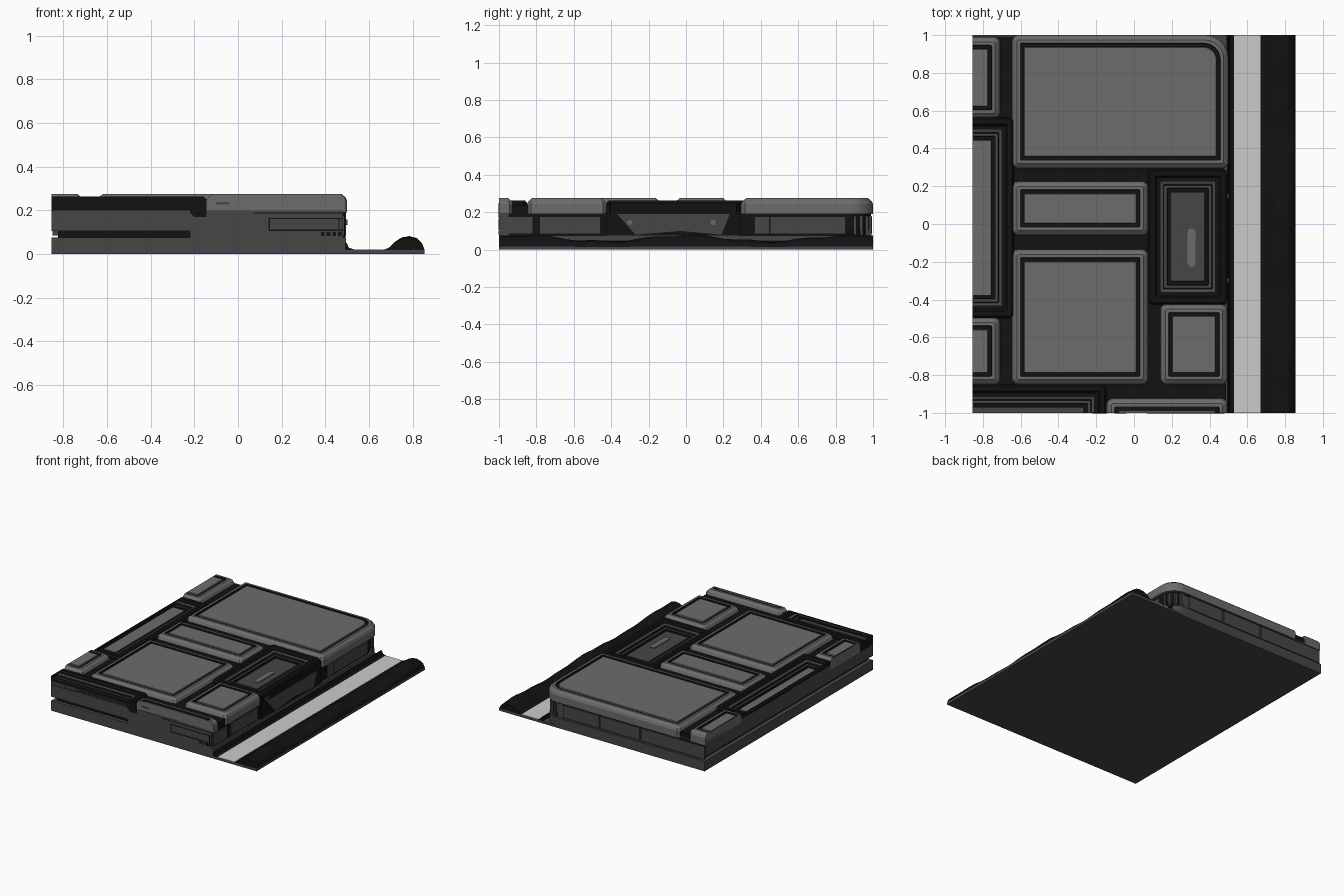
import bpy
import bmesh
import math

old = bpy.data.objects.get("Cube")
if old:
    bpy.data.objects.remove(old, do_unlink=True)


def make_material(name, v):
    m = bpy.data.materials.new(name)
    m.use_nodes = True
    m.diffuse_color = (v, v, v, 1)
    m.node_tree.nodes["Principled BSDF"].inputs["Base Color"].default_value = (v, v, v, 1)
    return m


PANEL, DARK, BLACK, WHITE = range(4)
MATS = [make_material("panel grey", 0.15), make_material("dark grey", 0.062),
        make_material("black", 0.006), make_material("pale strip", 0.6)]


def finish(name, bm):
    bmesh.ops.remove_doubles(bm, verts=bm.verts, dist=0.00005)
    bmesh.ops.recalc_face_normals(bm, faces=bm.faces)
    mesh = bpy.data.meshes.new(name)
    bm.to_mesh(mesh)
    bm.free()
    for m in MATS:
        mesh.materials.append(m)
    ob = bpy.data.objects.new(name, mesh)
    bpy.context.collection.objects.link(ob)
    return ob


def outline(rect, inset, cut, corner, big):
    """Rectangle loop; sides named in cut stay in place, big rounds the back right corner."""
    x0, x1, y0, y1 = rect
    a, b, c, d = [0 if s in cut else inset for s in "lrfb"]
    pts = []
    corners = [(x0 + a, y0 + c, "lf", 180), (x1 - b, y0 + c, "rf", 270),
               (x1 - b, y1 - d, "rb", 0), (x0 + a, y1 - d, "lb", 90)]
    for x, y, sides, start in corners:
        r, n = corner, 1
        if sides == "rb" and big:
            r, n = big, 8
        if r == 0 or any(s in cut for s in sides):
            pts.append((x, y))
            continue
        r = max(r - inset * (0.8 if big else 0.5), 0.004)
        sx = -1 if "r" in sides else 1
        sy = -1 if "b" in sides else 1
        for i in range(n + 1):
            t = math.radians(start + 90 * i / n)
            pts.append((x + sx * r + r * math.cos(t), y + sy * r + r * math.sin(t)))
    return pts


def loft(name, rect, profile, cap, cut="", corner=0.0, big=0.0):
    """Stack inset loops (inset, z, colour of the strip below) and close both ends."""
    bm = bmesh.new()
    loops = [[bm.verts.new((x, y, z)) for x, y in outline(rect, i, cut, corner, big)]
             for i, z, m in profile]
    n = len(loops[0])
    for k in range(1, len(loops)):
        for j in range(n):
            q = (j + 1) % n
            f = bm.faces.new((loops[k - 1][j], loops[k - 1][q], loops[k][q], loops[k][j]))
            f.material_index = profile[k][2]
    bm.faces.new(loops[0][::-1]).material_index = profile[0][2]
    bm.faces.new(loops[-1]).material_index = cap
    return finish(name, bm)


def box(name, x0, x1, y0, y1, z0, z1, mat, big=0.0):
    return loft(name, (x0, x1, y0, y1), [(0, z0, mat), (0, z1, mat)], mat, big=big)


def prism(name, pts, offset, mat):
    """Extrude a polygon by an offset."""
    bm = bmesh.new()
    f = bm.faces.new([bm.verts.new(p) for p in pts])
    geo = bmesh.ops.extrude_face_region(bm, geom=[f])["geom"]
    bmesh.ops.translate(bm, vec=offset, verts=[g for g in geo if isinstance(g, bmesh.types.BMVert)])
    for f in bm.faces:
        f.material_index = mat
    return finish(name, bm)


# Ground plate, pale strip and curb foot
box("ground_plate", -0.855, 0.855, -1, 1, 0, 0.018, DARK)
box("pale_strip", 0.53, 0.67, -1, 1, 0.015, 0.021, WHITE)
foot = [(0.49, -1, 0.01), (0.53, -1, 0.01), (0.53, -1, 0.021), (0.508, -1, 0.028), (0.498, -1, 0.05), (0.49, -1, 0.05)]
prism("curb_foot", foot, (0, 2, 0), BLACK)

# Lumpy bank along the outer edge
bm = bmesh.new()
bank = [(0.665, 0), (0.69, 0.15), (0.72, 0.6), (0.75, 0.9), (0.785, 1), (0.82, 0.85), (0.843, 0.5), (0.855, 0)]
rows = []
for k in range(41):
    y = -1 + k / 20
    peak = 0.043 + 0.016 * math.cos(7.2 * y) + 0.005 * math.sin(23 * y)
    rows.append([bm.verts.new((x, y, 0.018 + h * peak)) for x, h in bank])
for r, s in zip(rows, rows[1:]):
    for j in range(len(bank) - 1):
        bm.faces.new((r[j], r[j + 1], s[j + 1], s[j]))
for r in (rows[0], rows[-1]):
    bm.faces.new(r)
for f in bm.faces:
    f.material_index = BLACK
finish("edge_bank", bm)

# Main body in layers, with a groove along the left and front
box("lower_body", -0.855, 0.495, -1, 1, 0.01, 0.075, DARK, big=0.12)
box("groove_core", -0.825, 0.47, -0.975, 0.97, 0.07, 0.11, BLACK, big=0.1)
box("front_wall", -0.22, 0.48, -1, -0.95, 0.07, 0.2, DARK)
upper = box("upper_body", -0.855, 0.48, -1, 0.985, 0.105, 0.2, DARK, big=0.11)
for f in upper.data.polygons:
    if f.normal.x > 0.1:
        f.material_index = BLACK
box("back_wall_core", -0.82, 0.38, 0.9, 0.985, 0.07, 0.12, DARK)
box("right_wall_core", 0.4, 0.48, -0.99, 0.87, 0.07, 0.12, BLACK)

# Raised panels: bevelled rim, dark seam and flat centre
raised = [(0, 0.19, PANEL), (0, 0.243, PANEL), (0.008, 0.26, PANEL), (0.026, 0.275, PANEL),
          (0.043, 0.275, PANEL), (0.045, 0.267, BLACK), (0.063, 0.267, BLACK), (0.065, 0.275, PANEL)]
panels = [("large_back_panel", (-0.645, 0.5, 0.295, 1.0), "", 0.12),
          ("middle_panel", (-0.645, 0.075, -0.06, 0.225), "", 0),
          ("front_panel", (-0.645, 0.075, -0.85, -0.135), "", 0),
          ("small_right_panel", (0.14, 0.495, -0.85, -0.425), "", 0),
          ("front_edge_panel", (-0.145, 0.495, -1, -0.925), "f", 0),
          ("left_back_panel", (-0.855, -0.71, 0.56, 0.99), "l", 0),
          ("left_front_panel", (-0.855, -0.71, -0.85, -0.495), "l", 0)]
for name, rect, cut, big in panels:
    loft(name, rect, raised, PANEL, cut, 0.02, big)

# Sunken panels inside stepped black frames
sunken = [(0, 0.19, BLACK), (0, 0.25, BLACK), (0.01, 0.262, BLACK), (0.035, 0.262, BLACK),
          (0.045, 0.25, BLACK), (0.066, 0.25, BLACK), (0.08, 0.246, DARK), (0.085, 0.232, BLACK),
          (0.1, 0.232, DARK), (0.102, 0.222, BLACK), (0.12, 0.222, BLACK), (0.122, 0.226, DARK)]
loft("hatch", (0.075, 0.495, -0.425, 0.29), sunken, DARK, "", 0.02)
loft("left_middle_panel", (-0.855, -0.635, -0.497, 0.565), sunken, PANEL, "l", 0.02)
loft("front_left_panel", (-0.855, -0.145, -1, -0.85), sunken, DARK, "lf", 0.02)

# Hatch handle
slot = []
for i in range(16):
    t = math.tau * i / 16
    slot.append((0.305 + 0.022 * math.cos(t), -0.125 + 0.022 * math.sin(t) + (0.08 if i < 8 else -0.08), 0.224))
prism("hatch_handle", slot, (0, 0, 0.008), PANEL)

# Channel floors between panels
box("panel_bed", -0.855, 0.475, -1, 0.98, 0.19, 0.205, BLACK, big=0.11)
channels = [(-0.72, -0.63, 0.56, 0.985), (-0.72, -0.63, -0.85, -0.49), (-0.64, 0.08, -0.14, -0.055),
            (-0.64, 0.08, 0.22, 0.3), (0.07, 0.145, -0.85, -0.42), (-0.145, 0.485, -0.93, -0.845)]
for i, c in enumerate(channels):
    box("channel_%d" % (i + 1), *c, 0.195, 0.238, BLACK)

# Left wall upper edge and front chamfered end
box("left_wall_cap", -0.855, -0.85, -1, 0.985, 0.195, 0.225, DARK)
box("front_wall_cap", -0.855, -0.22, -1, -0.996, 0.195, 0.222, DARK)
end = [(-0.22, -1, 0.222), (-0.22, -1, 0.19), (-0.2, -1, 0.168), (-0.145, -1, 0.168), (-0.145, -1, 0.25)]
prism("front_frame_end", end, (0, -0.003, 0), BLACK)

# Front wall service cover, vents and lamp
for x0, x1, z0, z1 in [(0.14, 0.48, 0.105, 0.111), (0.14, 0.146, 0.105, 0.165), (0.07, 0.48, 0.186, 0.19),
                       (0.46, 0.466, 0.105, 0.165), (0.14, 0.48, 0.16, 0.165)]:
    box("service_cover_seam", x0, x1, -1.002, -0.99, z0, z1, BLACK)
for i in range(4):
    box("front_vent", 0.38 + 0.026 * i, 0.397 + 0.026 * i, -1.002, -0.99, 0.082, 0.1, BLACK)
box("front_lamp", -0.1, -0.04, -1.002, -0.99, 0.226, 0.238, DARK)

# Right wall plates and corner fins
for y0, y1 in [(-0.99, -0.82), (-0.78, -0.46), (0.37, 0.445), (0.452, 0.85)]:
    box("right_wall_plate", 0.475, 0.488, y0, y1, 0.085, 0.175, DARK)
for i in range(4):
    t = math.radians(15 + 20 * i)
    x, y = 0.37 + 0.112 * math.cos(t), 0.875 + 0.112 * math.sin(t)
    box("corner_fin", x - 0.008, x + 0.008, y - 0.008, y + 0.008, 0.075, 0.18, DARK)

# Right wall recess with angled centre plate and bolts
box("recess_wall", 0.44, 0.49, -0.425, 0.285, 0.075, 0.24, BLACK)
bow = [(0.489, y, z) for y, z in [(-0.4, 0.225), (-0.06, 0.205), (0.25, 0.23), (0.19, 0.08), (-0.03, 0.1), (-0.27, 0.08)]]
prism("recess_plate", bow, (0.006, 0, 0), DARK)
for yc in (-0.3, 0.145):
    ring = [(0.494, yc + 0.014 * math.cos(math.tau * i / 10), 0.145 + 0.014 * math.sin(math.tau * i / 10)) for i in range(10)]
    prism("recess_bolt", ring, (0.008, 0, 0), PANEL)

# Back wall plates
for x0, x1 in [(-0.85, -0.32), (-0.31, 0.02), (0.03, 0.33)]:
    box("back_wall_plate", x0, x1, 0.98, 0.994, 0.085, 0.178, DARK)
box("back_wall_seam", -0.855, 0.37, 0.98, 0.988, 0.18, 0.192, BLACK)
